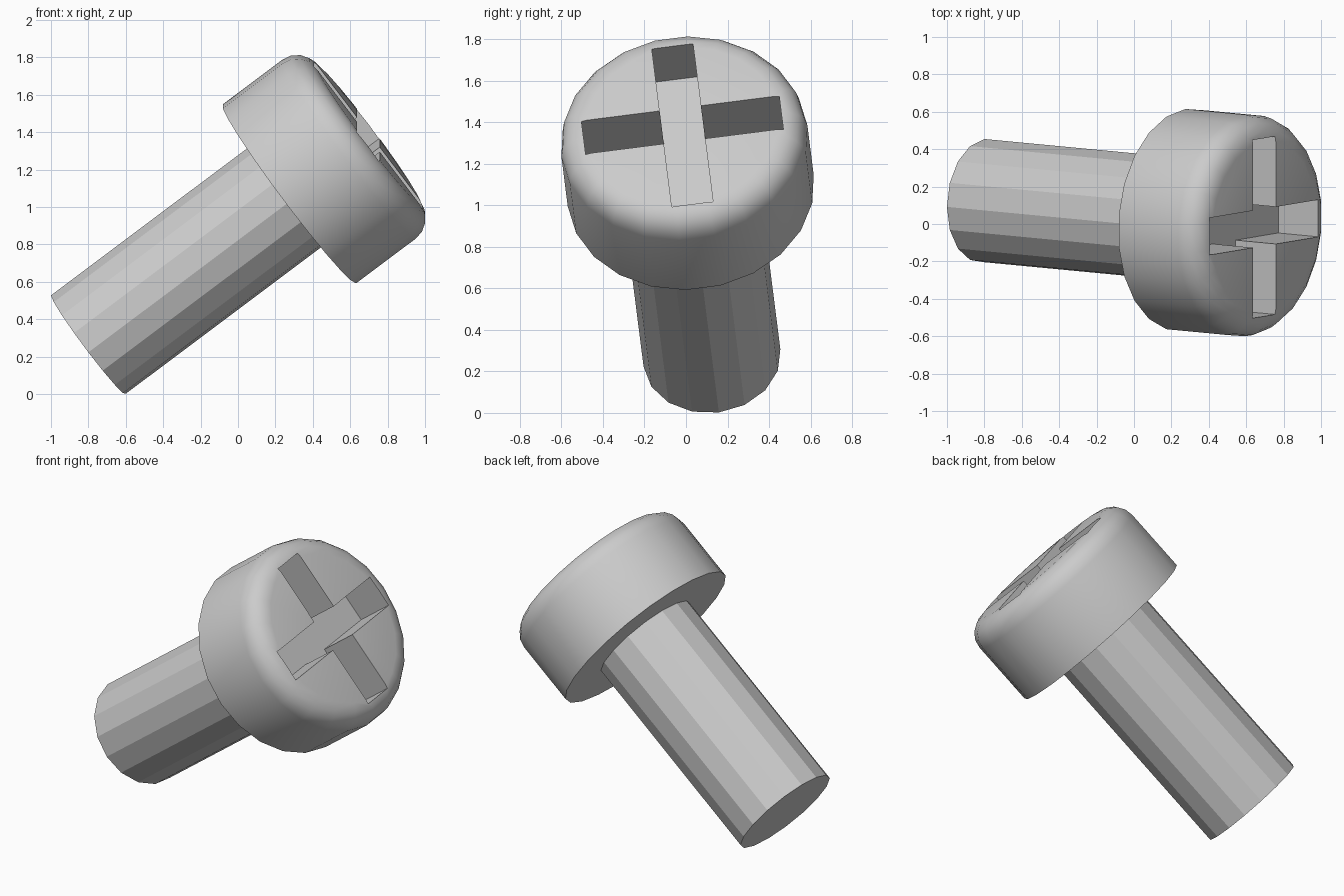
import bpy, bmesh, math
from mathutils import Matrix, Vector

if "Cube" in bpy.data.objects:
    bpy.data.objects.remove(bpy.data.objects["Cube"])

# Tilted screw frame: local z runs from the shank tip to the head
d = Vector((0.798, -0.076, 0.598)).normalized()
h = Vector((0, d.z, -d.y)).normalized()
u = d.cross(h)
FRAME = Matrix((h, u, d)).transposed().to_4x4()
FRAME.translation = (-0.8, 0.125, 0.265)

SHANK_R, SHANK_L = 0.332, 1.347
HEAD_R, HEAD_H, ROUND = 0.597, 0.53, 0.13


def finish(name, bm):
    bmesh.ops.recalc_face_normals(bm, faces=bm.faces)
    me = bpy.data.meshes.new(name)
    bm.to_mesh(me)
    bm.free()
    ob = bpy.data.objects.new(name, me)
    bpy.context.collection.objects.link(ob)
    ob.matrix_world = FRAME
    return ob


def turned(name, profile, sides):
    """Closed solid of revolution from (radius, height) points."""
    bm = bmesh.new()
    rings = [[bm.verts.new((r * math.cos(2 * math.pi * i / sides),
                            r * math.sin(2 * math.pi * i / sides), z))
              for i in range(sides)] for r, z in profile]
    for a, b in zip(rings, rings[1:]):
        for i in range(sides):
            j = (i + 1) % sides
            bm.faces.new((a[i], a[j], b[j], b[i]))
    bm.faces.new(rings[0])
    bm.faces.new(rings[-1])
    return finish(name, bm)


# Shank: 16-sided, flat faces
turned("shank", [(SHANK_R, 0), (SHANK_R, SHANK_L)], 16)

# Head: 22-sided, rounded front rim
top = SHANK_L + HEAD_H
arc = [(HEAD_R - ROUND + ROUND * math.cos(t), top - ROUND + ROUND * math.sin(t))
       for t in (math.pi / 8 * k for k in range(5))]
head = turned("head", [(HEAD_R, SHANK_L)] + arc, 22)

# Cross-shaped drive recess
W, L, DEPTH = 0.1, 0.48, 0.27
quarter = [(L, -W), (L, W), (W, W)]
bm = bmesh.new()
outline = []
for k in range(4):
    rot = Matrix.Rotation(k * math.pi / 2, 3, 'Z')
    outline += [bm.verts.new(rot @ Vector((x, y, top - DEPTH))) for x, y in quarter]
face = bm.faces.new(outline)
ext = bmesh.ops.extrude_face_region(bm, geom=[face])
bmesh.ops.translate(bm, vec=(0, 0, DEPTH + 0.2),
                    verts=[g for g in ext["geom"] if isinstance(g, bmesh.types.BMVert)])
if face.is_valid and len(bm.faces) == 13:
    bm.faces.new(outline)
cutter = finish("recess_cutter", bm)
cutter.hide_render = True

mod = head.modifiers.new("recess", 'BOOLEAN')
mod.operation = 'DIFFERENCE'
mod.solver = 'EXACT'
mod.object = cutter
bpy.context.view_layer.update()
bpy.ops.object.select_all(action='DESELECT')
head.select_set(True)
bpy.context.view_layer.objects.active = head
bpy.ops.object.modifier_apply(modifier="recess")
bpy.data.objects.remove(cutter)
bpy.ops.object.shade_smooth_by_angle(angle=math.radians(30))
